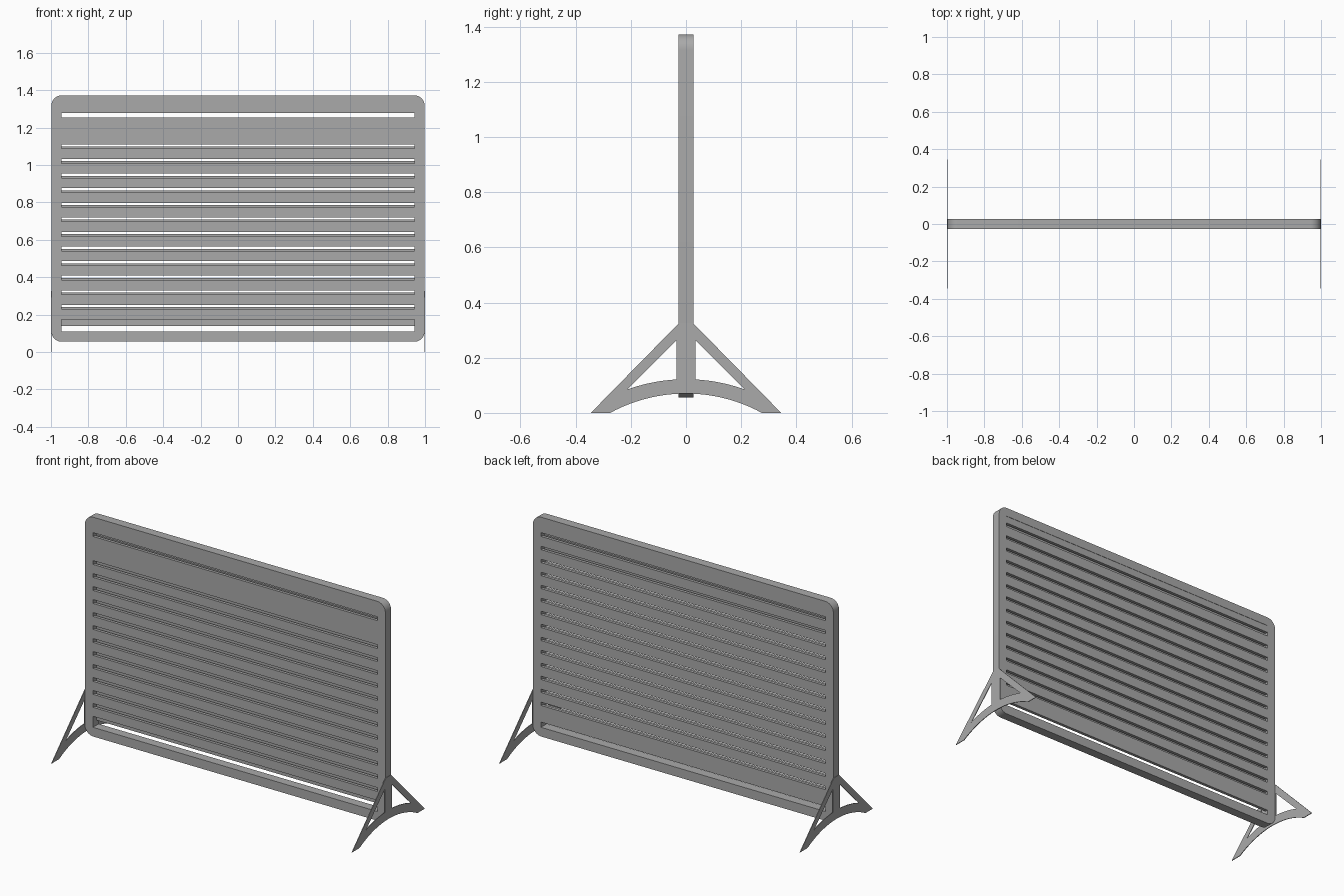
import bpy, bmesh, math
from mathutils import Matrix, Vector

cube = bpy.data.objects.get("Cube")
if cube:
    bpy.data.objects.remove(cube)

grey = bpy.data.materials.new("matte grey")
grey.use_nodes = True
grey.diffuse_color = (0.4, 0.4, 0.4, 1)
grey.node_tree.nodes["Principled BSDF"].inputs["Base Color"].default_value = (0.4, 0.4, 0.4, 1)

# Axes that turn a flat (u, v) profile upright
FACING_FRONT = Matrix(((1, 0, 0), (0, 0, -1), (0, 1, 0)))
FACING_SIDE = Matrix(((0, 0, 1), (1, 0, 0), (0, 1, 0)))


def plate(name, loops, thickness, axes, location=(0, 0, 0)):
    """Solid plate from an outline followed by its holes."""
    bm = bmesh.new()
    for loop in loops:
        verts = [bm.verts.new((u, v, -thickness / 2)) for u, v in loop]
        for a, b in zip(verts, verts[1:] + verts[:1]):
            bm.edges.new((a, b))
    bmesh.ops.triangle_fill(bm, edges=bm.edges[:], use_beauty=True)
    bmesh.ops.dissolve_limit(bm, angle_limit=0.01, verts=[], edges=bm.edges[:])
    out = bmesh.ops.extrude_face_region(bm, geom=bm.faces[:], use_keep_orig=True)
    moved = [g for g in out["geom"] if isinstance(g, bmesh.types.BMVert)]
    bmesh.ops.translate(bm, verts=moved, vec=(0, 0, thickness))
    bmesh.ops.transform(bm, matrix=axes.to_4x4(), verts=bm.verts[:])
    bmesh.ops.recalc_face_normals(bm, faces=bm.faces[:])
    mesh = bpy.data.meshes.new(name)
    bm.to_mesh(mesh)
    bm.free()
    mesh.materials.append(grey)
    obj = bpy.data.objects.new(name, mesh)
    obj.location = location
    bpy.context.collection.objects.link(obj)
    return obj


def rectangle(x, low, high):
    return [(-x, low), (x, low), (x, high), (-x, high)]


def rounded_rectangle(x, low, high, r, steps=8):
    points = []
    corners = [(x - r, high - r), (r - x, high - r), (r - x, low + r), (x - r, low + r)]
    for i, (cx, cz) in enumerate(corners):
        for s in range(steps + 1):
            a = (i + s / steps) * math.pi / 2
            points.append((cx + r * math.cos(a), cz + r * math.sin(a)))
    return points


def arc(radius, start, end, steps=12):
    """Points on the arch of the foot, between two y positions."""
    ys = [start + (end - start) * s / steps for s in range(steps + 1)]
    return [(y, math.sqrt(radius ** 2 - y ** 2) - 0.505) for y in ys]


# Frame with rounded corners
HALF = 0.945
frame = plate("frame", [rounded_rectangle(0.998, 0.055, 1.372, 0.055),
                        rectangle(HALF, 0.11, 1.32)], 0.054, FACING_FRONT)
bpy.context.view_layer.objects.active = frame
frame.select_set(True)
bpy.ops.object.shade_smooth_by_angle(angle=math.radians(30))

# Two layers of boards; the gaps of the back layer sit a little higher
PITCH = 0.078
TOP_GAP = (1.255, 1.278)
front_gaps = [TOP_GAP] + [(1.087 - i * PITCH, 1.110 - i * PITCH) for i in range(12)]
back_gaps = [TOP_GAP] + [(1.098 - i * PITCH, 1.118 - i * PITCH) for i in range(-1, 12)]
for side, gaps, bottom, y in (("front", front_gaps, 0.175, -0.016),
                              ("back", back_gaps, 0.14, 0.016)):
    tops = [1.32] + [g[0] for g in gaps]
    bottoms = [g[1] for g in gaps] + [bottom]
    for i, (high, low) in enumerate(zip(tops, bottoms)):
        plate(f"{side}_board_{i + 1}", [rectangle(HALF, low, high)], 0.018,
              FACING_FRONT, (0, y, 0))

# Arched feet with a triangular opening on each side of the post
outline = [(-0.345, 0)] + arc(0.575, -0.275, 0.275, 24) + [
    (0.345, 0), (0.026, 0.325), (-0.026, 0.325)]
opening = arc(0.627, 0.035, 0.212) + [(0.035, 0.262)]
mirrored = [(-y, z) for y, z in opening]
for name, x in (("left_foot", 0.998), ("right_foot", -0.998)):
    plate(name, [outline, opening, mirrored], 0.004, FACING_SIDE, (x, 0, 0))
